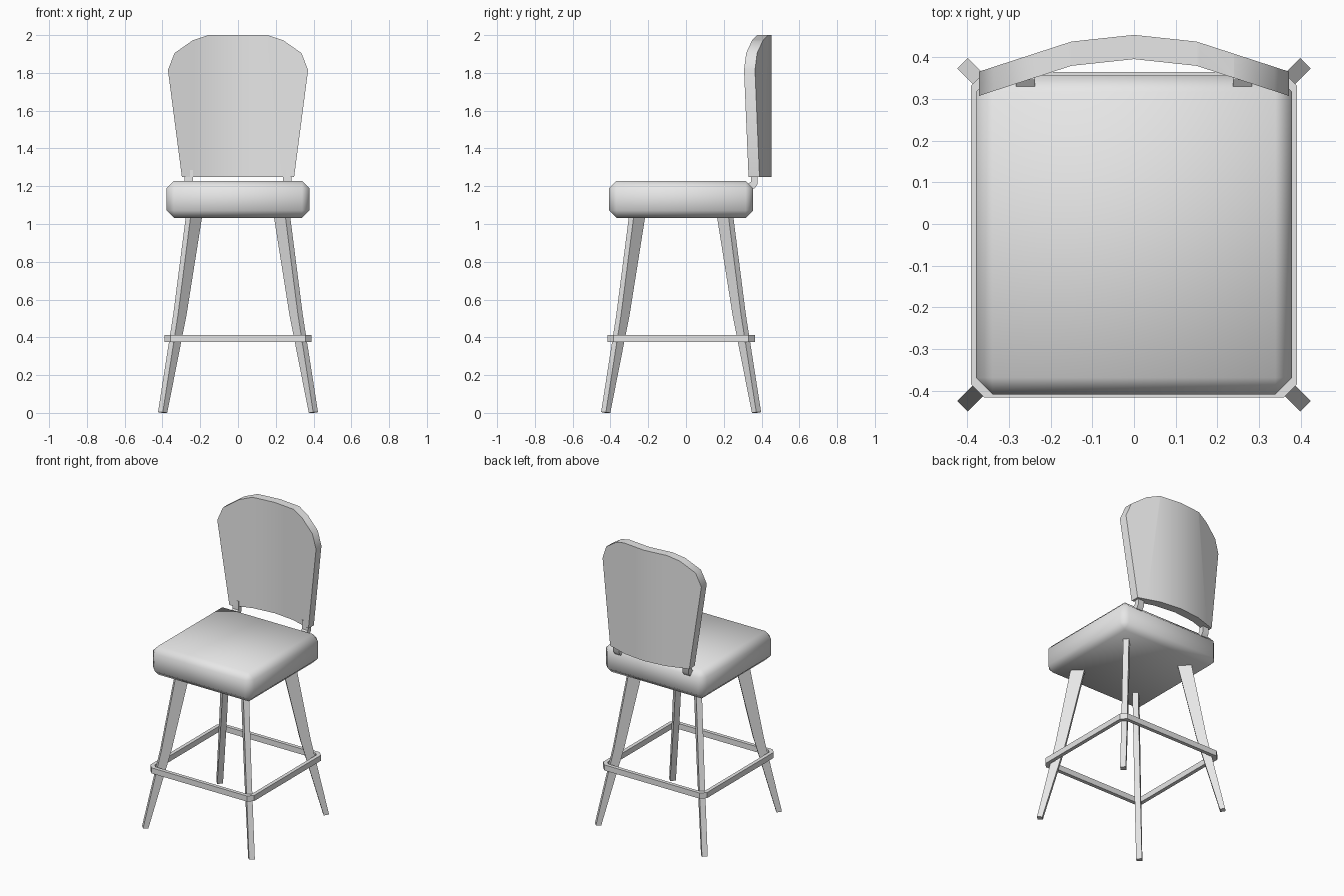
import bpy, bmesh, math
from mathutils import Matrix, Vector

cube = bpy.data.objects.get("Cube")
if cube:
    bpy.data.objects.remove(cube, do_unlink=True)

grey = bpy.data.materials.new("light grey")
grey.use_nodes = True
grey.diffuse_color = (0.8, 0.8, 0.8, 1)
grey.node_tree.nodes["Principled BSDF"].inputs["Base Color"].default_value = (0.8, 0.8, 0.8, 1)

MID_Y = -0.026  # centre of the seat and legs


def finish(name, bm, smooth_angle):
    bmesh.ops.recalc_face_normals(bm, faces=bm.faces)
    mesh = bpy.data.meshes.new(name)
    bm.to_mesh(mesh)
    bm.free()
    mesh.materials.append(grey)
    obj = bpy.data.objects.new(name, mesh)
    bpy.context.collection.objects.link(obj)
    bpy.ops.object.select_all(action='DESELECT')
    obj.select_set(True)
    bpy.context.view_layer.objects.active = obj
    bpy.ops.object.shade_smooth_by_angle(angle=math.radians(smooth_angle))
    return obj


def prism(profile, depth):
    """Profile in the x-z plane, extruded evenly to both sides along y."""
    bm = bmesh.new()
    face = bm.faces.new([bm.verts.new((a, -depth / 2, b)) for a, b in profile])
    new = bmesh.ops.extrude_face_region(bm, geom=[face])["geom"]
    bmesh.ops.translate(bm, vec=(0, depth, 0),
                        verts=[v for v in new if isinstance(v, bmesh.types.BMVert)])
    return bm


# Seat cushion: chamfered block with soft shading
bm = bmesh.new()
bmesh.ops.create_cube(bm, size=1, matrix=Matrix.Translation((0, MID_Y, 1.13))
                      @ Matrix.Diagonal((0.758, 0.764, 0.196, 1)))
bmesh.ops.bevel(bm, geom=bm.edges[:], offset=0.04, segments=1, affect='EDGES')
finish("seat", bm, 60)

# Backrest: outline cut into columns, then bent into a curve
half = [(0.297, 1.248), (0.371, 1.815), (0.336, 1.905), (0.24, 1.972), (0.158, 2.0)]
bm = prism(half + [(-x, z) for x, z in reversed(half)], 0.058)
for x in (-0.24, -0.15, 0, 0.15, 0.24):
    bmesh.ops.bisect_plane(bm, geom=bm.verts[:] + bm.edges[:] + bm.faces[:],
                           plane_co=(x, 0, 0), plane_no=(1, 0, 0))
for v in bm.verts:
    x = abs(v.co.x)
    v.co.y += 0.424 - 0.107 * min(x, 0.15) - 0.325 * max(x - 0.15, 0)
finish("backrest", bm, 40)

# Brackets joining the seat to the backrest
bracket = [(0.325, 1.185), (0.362, 1.187), (0.378, 1.21), (0.378, 1.285),
           (0.345, 1.285), (0.345, 1.225), (0.327, 1.212)]
for side, name in ((1, "left_bracket"), (-1, "right_bracket")):
    bm = prism(bracket, 0.045)
    bm.transform(Matrix.Translation((side * 0.26, 0, 0)) @ Matrix.Rotation(math.pi / 2, 4, 'Z'))
    finish(name, bm, 40)

# Legs: flat tapered blades set on the diagonals
leg = [(0.282, 1.06), (0.369, 1.06), (0.467, 0.52), (0.581, 0.004), (0.548, 0), (0.403, 0.52)]
for i, name in enumerate(("back_left_leg", "back_right_leg", "front_right_leg", "front_left_leg")):
    bm = prism(leg, 0.036)
    bm.transform(Matrix.Translation((0, MID_Y, 0))
                 @ Matrix.Rotation(math.pi / 4 + i * math.pi / 2, 4, 'Z'))
    finish(name, bm, 40)

# Footrest: square band with cut corners around the legs
bm = bmesh.new()


def ring(size, cut, z):
    corners = []
    for i in range(4):
        turn = Matrix.Rotation(i * math.pi / 2, 3, 'Z')
        for x, y in ((size, size - cut), (size - cut, size)):
            corners.append(bm.verts.new(turn @ Vector((x, y, 0)) + Vector((0, MID_Y, z))))
    return corners


loops = [ring(0.39, 0.032, 0.375), ring(0.39, 0.032, 0.413),
         ring(0.365, 0.02, 0.413), ring(0.365, 0.02, 0.375)]
for a, b in zip(loops, loops[1:] + loops[:1]):
    for i in range(8):
        j = (i + 1) % 8
        bm.faces.new((a[i], a[j], b[j], b[i]))
finish("footrest", bm, 30)
